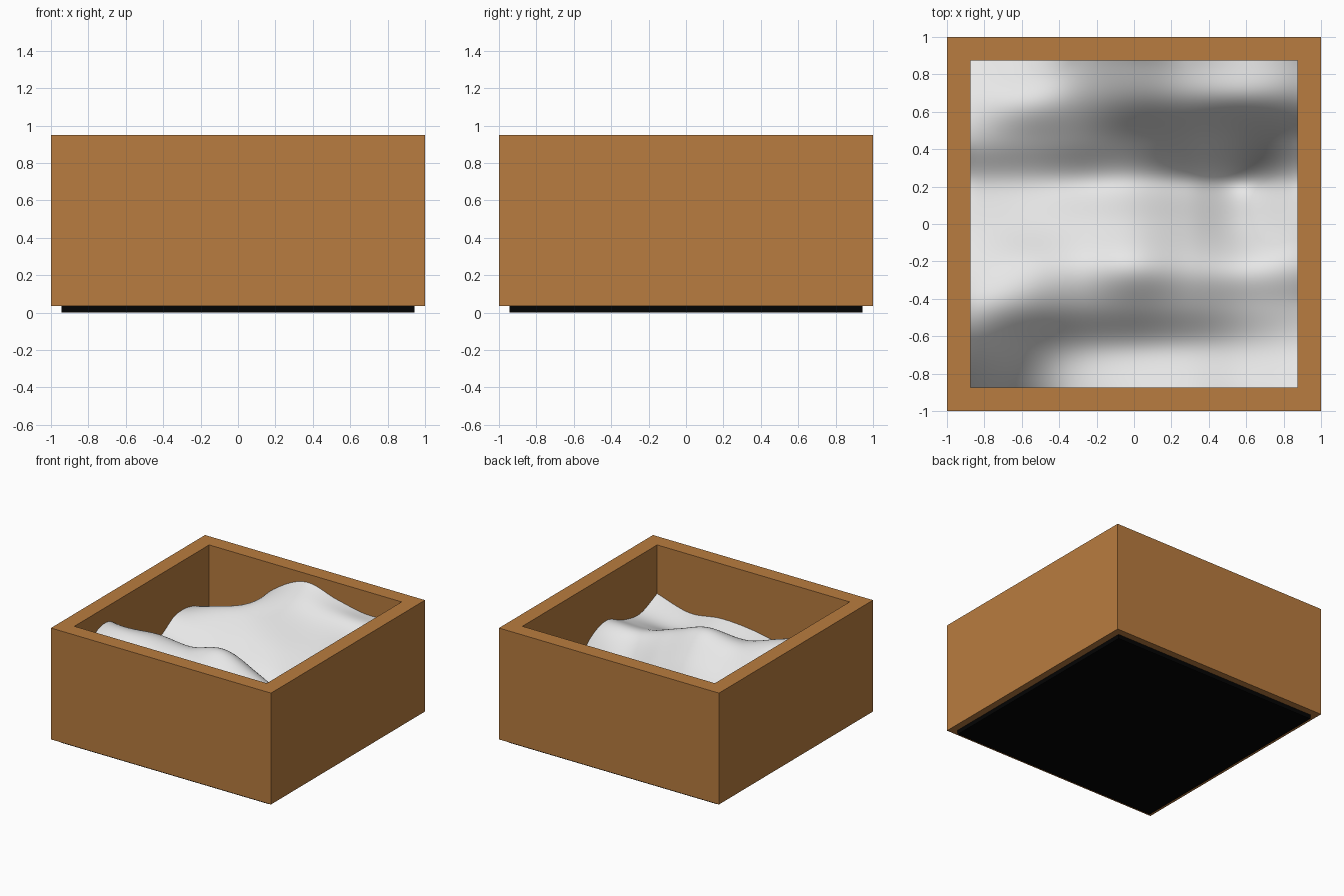
import bpy, bmesh

if "Cube" in bpy.data.objects:
    bpy.data.objects.remove(bpy.data.objects["Cube"])

INNER, OUTER = 0.875, 1.0
Z_BOTTOM, Z_RIM = 0.035, 0.95


def material(name, rgb):
    m = bpy.data.materials.new(name)
    m.diffuse_color = (*rgb, 1)
    m.use_nodes = True
    m.node_tree.nodes["Principled BSDF"].inputs["Base Color"].default_value = m.diffuse_color
    return m


WOOD = material("brown wood", (0.485, 0.202, 0.050))
SAND = material("white sand", (0.80, 0.80, 0.80))
BLACK = material("black base", (0.001, 0.001, 0.001))


def make_object(name, bm, mat):
    bmesh.ops.recalc_face_normals(bm, faces=bm.faces)
    mesh = bpy.data.meshes.new(name)
    bm.to_mesh(mesh)
    bm.free()
    mesh.materials.append(mat)
    ob = bpy.data.objects.new(name, mesh)
    bpy.context.collection.objects.link(ob)
    return ob


# Square wooden frame, open at top and bottom
bm = bmesh.new()
corners = [(-1, -1), (1, -1), (1, 1), (-1, 1)]
profile = [(OUTER, Z_BOTTOM), (OUTER, Z_RIM), (INNER, Z_RIM), (INNER, Z_BOTTOM)]
rings = [[bm.verts.new((cx * r, cy * r, z)) for cx, cy in corners] for r, z in profile]
for i in range(4):
    a, b = rings[i], rings[(i + 1) % 4]
    for j in range(4):
        k = (j + 1) % 4
        bm.faces.new((a[j], a[k], b[k], b[j]))
make_object("wooden_frame", bm, WOOD)

# Thin black base plate
bm = bmesh.new()
bmesh.ops.create_cube(bm, size=1)
for v in bm.verts:
    v.co = (v.co.x * 1.885, v.co.y * 1.885, (v.co.z + 0.5) * Z_BOTTOM)
make_object("base_plate", bm, BLACK)

# Dune heights on a coarse grid: rows run front to back, columns left to right
HEIGHTS = [
    [.43, .34, .42, .48, .50, .47, .55],
    [.75, .54, .45, .44, .44, .42, .47],
    [.82, .74, .64, .63, .58, .50, .50],
    [.67, .72, .69, .75, .64, .54, .58],
    [.53, .51, .53, .57, .44, .27, .51],
    [.44, .39, .35, .33, .20, .04, .31],
    [.54, .51, .50, .48, .46, .38, .46],
    [.53, .61, .67, .75, .75, .74, .71],
    [.42, .47, .74, .88, .81, .76, .80],
]


def spline(values, t):
    """Smooth curve through evenly spaced values, t from 0 to 1."""
    n = len(values) - 1
    s = t * n
    i = min(int(s), n - 1)
    f = s - i
    p1, p2 = values[i], values[i + 1]
    p0 = values[i - 1] if i > 0 else 2 * p1 - p2
    p3 = values[i + 2] if i + 2 <= n else 2 * p2 - p1
    return p1 + 0.5 * f * (p2 - p0 + f * (2 * p0 - 5 * p1 + 4 * p2 - p3
                                          + f * (3 * (p1 - p2) + p3 - p0)))


# Rolling sand surface filling the frame
N = 90
bm = bmesh.new()
columns = []
for i in range(N + 1):
    u = i / N
    section = [spline(row, u) for row in HEIGHTS]
    columns.append([bm.verts.new(((2 * u - 1) * INNER, (2 * j / N - 1) * INNER,
                                  spline(section, j / N)))
                    for j in range(N + 1)])
for a, b in zip(columns, columns[1:]):
    for j in range(N):
        bm.faces.new((a[j], b[j], b[j + 1], a[j + 1])).smooth = True
# relax the surface slightly
for _ in range(12):
    bmesh.ops.smooth_vert(bm, verts=[v for v in bm.verts if not v.is_boundary],
                          factor=0.5, use_axis_z=True)
make_object("sand_dunes", bm, SAND)
